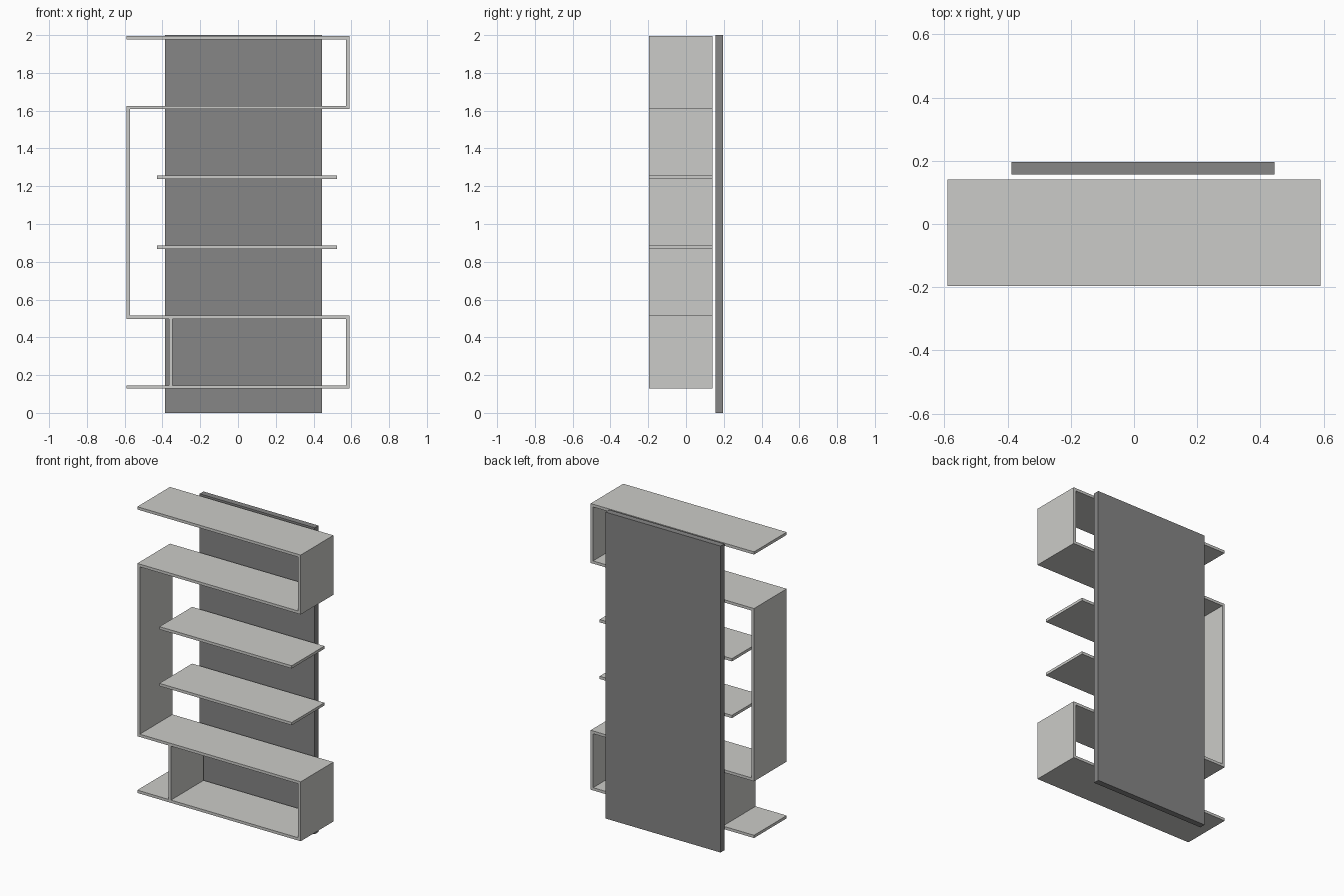
import bpy
import bmesh

if "Cube" in bpy.data.objects:
    bpy.data.objects.remove(bpy.data.objects["Cube"])


def material(name, rgb):
    m = bpy.data.materials.new(name)
    m.diffuse_color = (*rgb, 1.0)
    m.use_nodes = True
    m.node_tree.nodes["Principled BSDF"].inputs["Base Color"].default_value = m.diffuse_color
    return m


LIGHT = material("light_grey_board", (0.60, 0.60, 0.58))
DARK = material("dark_grey_panel", (0.24, 0.24, 0.24))


def box(name, x, y, z, mat):
    """Axis-aligned board given by its (min, max) range on each axis."""
    bm = bmesh.new()
    bmesh.ops.create_cube(bm, size=1.0)
    for v in bm.verts:
        for i, (lo, hi) in enumerate((x, y, z)):
            v.co[i] = lo if v.co[i] < 0 else hi
    # keep the object origin at the middle of the board
    mid = [(r[0] + r[1]) / 2 for r in (x, y, z)]
    bmesh.ops.translate(bm, verts=bm.verts, vec=[-c for c in mid])
    mesh = bpy.data.meshes.new(name)
    bm.to_mesh(mesh)
    bm.free()
    mesh.materials.append(mat)
    ob = bpy.data.objects.new(name, mesh)
    ob.location = mid
    bpy.context.collection.objects.link(ob)


T = 0.018                    # board thickness
HALF = 0.59                  # half width of the unit
DEPTH = (-0.196, 0.141)      # shelf depth range
tops = [0.146 + 0.37 * i for i in range(6)]   # shelf top heights

# Back panel
box("back_panel", (-0.387, 0.444), (0.157, 0.196), (0.0, 2.0), DARK)

# Shelves: wide ones trimmed where an upright covers their end
long_shelves = {
    0: ("bottom_shelf", -HALF, HALF - T),
    1: ("lower_shelf", -HALF + T, HALF - T),
    4: ("upper_shelf", -HALF + T, HALF - T),
    5: ("top_shelf", -HALF, HALF - T),
}
for i, z in enumerate(tops):
    name, x0, x1 = long_shelves.get(i, (f"short_shelf_{i - 1}", -0.43, 0.525))
    box(name, (x0, x1), DEPTH, (z - T, z), LIGHT)

# Uprights forming the zigzag outline
box("lower_right_upright", (HALF - T, HALF), DEPTH, (tops[0] - T, tops[1]), LIGHT)
box("upper_right_upright", (HALF - T, HALF), DEPTH, (tops[4] - T, tops[5]), LIGHT)
box("left_upright", (-HALF, -HALF + T), DEPTH, (tops[1] - T, tops[4]), LIGHT)

# Inner divider in the bottom bay
box("bottom_divider", (-0.365, -0.365 + T), DEPTH, (tops[0], tops[1] - T), LIGHT)
